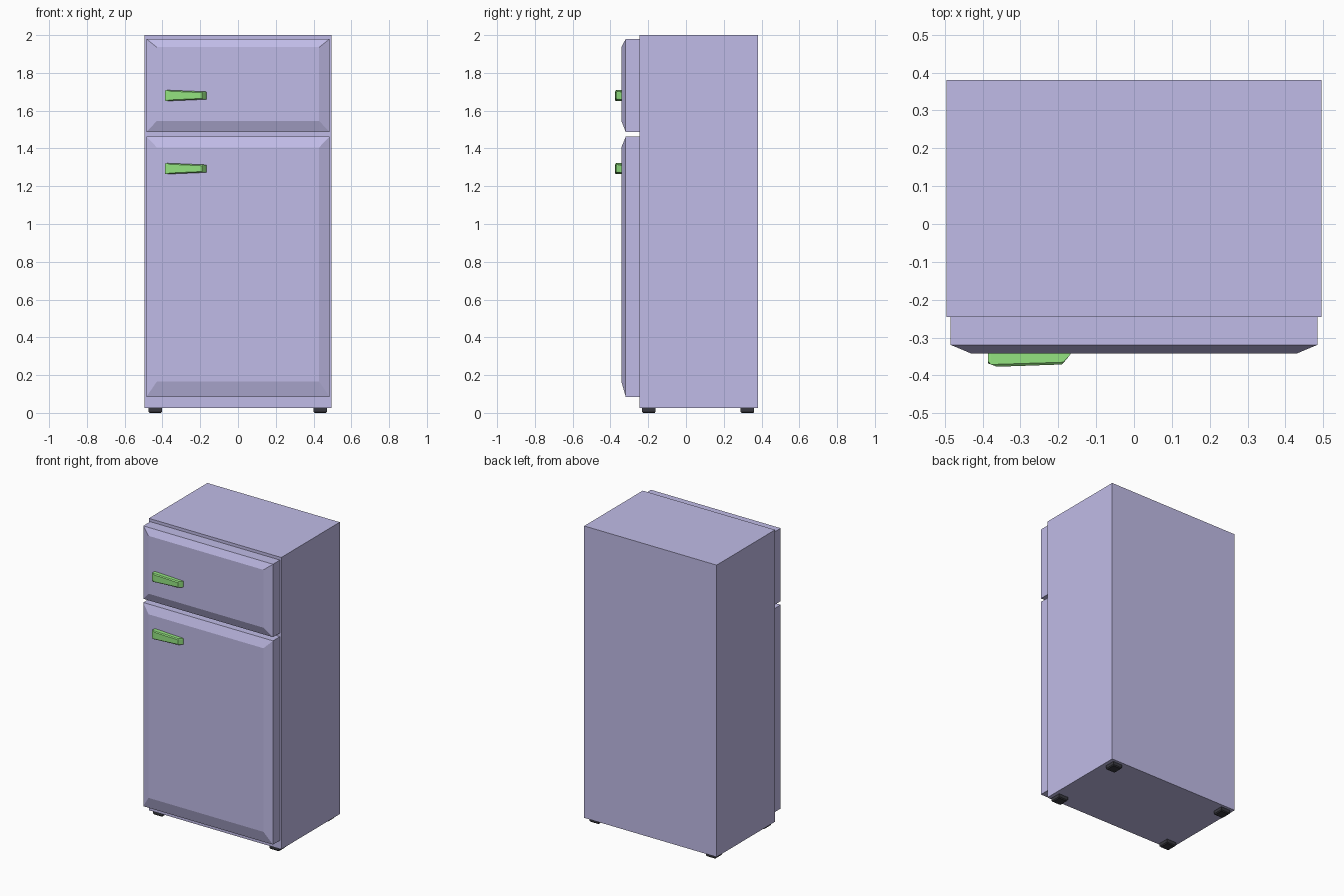
import bpy, bmesh

if "Cube" in bpy.data.objects:
    bpy.data.objects.remove(bpy.data.objects["Cube"])


def material(name, rgb):
    m = bpy.data.materials.new(name)
    m.diffuse_color = (*rgb, 1)
    m.use_nodes = True
    m.node_tree.nodes["Principled BSDF"].inputs["Base Color"].default_value = m.diffuse_color
    return m


PURPLE = material("purple_enamel", (0.53, 0.50, 0.80))
GREEN = material("green_handle", (0.30, 0.78, 0.22))
BLACK = material("black_rubber", (0.04, 0.04, 0.05))


def loft(name, rings, mat):
    """Join equal-sized rings of points and cap both ends."""
    bm = bmesh.new()
    loops = [[bm.verts.new(p) for p in ring] for ring in rings]
    for a, b in zip(loops, loops[1:]):
        for i in range(len(a)):
            j = (i + 1) % len(a)
            bm.faces.new((a[i], a[j], b[j], b[i]))
    bm.faces.new(loops[0])
    bm.faces.new(loops[-1])
    bmesh.ops.recalc_face_normals(bm, faces=bm.faces)
    mesh = bpy.data.meshes.new(name)
    bm.to_mesh(mesh)
    bm.free()
    mesh.materials.append(mat)
    ob = bpy.data.objects.new(name, mesh)
    bpy.context.collection.objects.link(ob)
    return ob


def rect_xz(hx, y, z0, z1):
    return [(-hx, y, z0), (hx, y, z0), (hx, y, z1), (-hx, y, z1)]


def rect_xy(cx, cy, hx, hy, z):
    return [(cx - hx, cy - hy, z), (cx + hx, cy - hy, z),
            (cx + hx, cy + hy, z), (cx - hx, cy + hy, z)]


# Cabinet
loft("cabinet", [rect_xz(0.495, 0.38, 0.027, 2.0),
                 rect_xz(0.495, -0.245, 0.027, 2.0)], PURPLE)


# Doors with a sloped border around the flat front panel
def door(name, z0, z1, panel_z0, panel_z1):
    loft(name, [rect_xz(0.485, -0.245, z0, z1),
                rect_xz(0.485, -0.319, z0, z1),
                rect_xz(0.43, -0.342, panel_z0, panel_z1)], PURPLE)


door("freezer_door", 1.487, 1.98, 1.545, 1.936)
door("fridge_door", 0.085, 1.462, 0.165, 1.406)


# Tapered handles: chamfered section, thick at the outer end
def handle(name, cz):
    rings = []
    for x, xf, y, h in ((-0.386, -0.386, -0.368, 0.027),
                        (-0.378, -0.362, -0.377, 0.029),
                        (-0.187, -0.190, -0.371, 0.021),
                        (-0.166, -0.180, -0.352, 0.020)):
        xb = -0.386 if x < -0.37 else x
        if x > -0.17:
            ring = [(x, -0.340, -h), (x - 0.004, -0.347, -h), (x - 0.006, -0.350, -h + 0.004),
                    (x - 0.006, -0.350, h - 0.004), (x - 0.004, -0.347, h), (x, -0.340, h)]
        else:
            ring = [(x, -0.340, -h), (x, y + 0.006, -h), (xf, y, -h + 0.006),
                    (xf, y, h - 0.006), (x, y + 0.006, h), (x, -0.340, h)]
        rings.append([(px, py, cz + pz) for px, py, pz in ring])
    loft(name, rings, GREEN)


handle("freezer_handle", 1.68)
handle("fridge_handle", 1.293)

# Feet
for side, cx in (("left", -0.438), ("right", 0.435)):
    for end, cy in (("front", -0.197), ("back", 0.325)):
        loft(f"{end}_{side}_foot", [rect_xy(cx, cy, 0.035, 0.036, 0.03),
                                    rect_xy(cx, cy, 0.035, 0.036, 0.006),
                                    rect_xy(cx, cy, 0.030, 0.031, 0.0)], BLACK)
